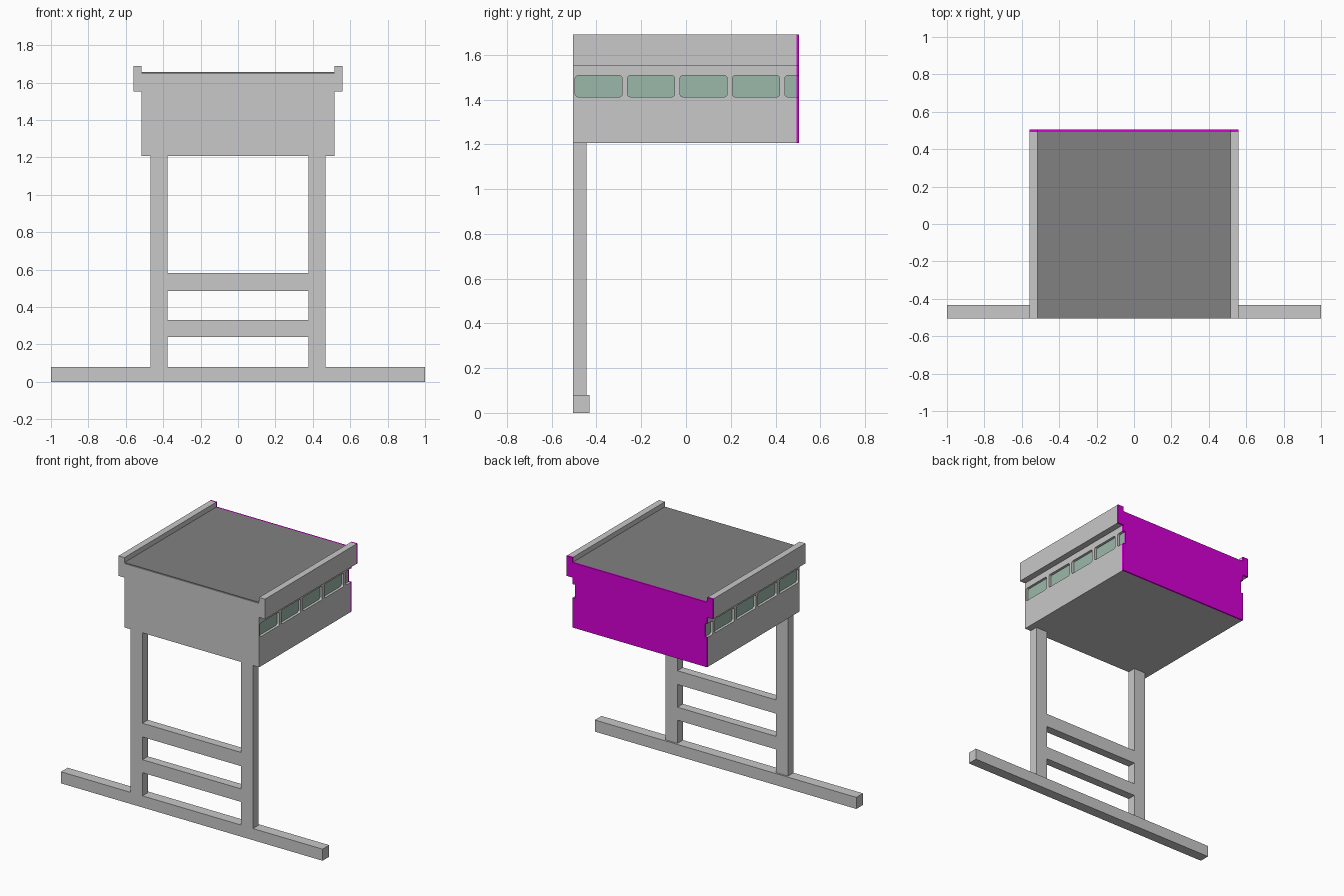
import bpy
import bmesh

if "Cube" in bpy.data.objects:
    bpy.data.objects.remove(bpy.data.objects["Cube"])


def material(name, rgb):
    m = bpy.data.materials.new(name)
    m.use_nodes = True
    m.diffuse_color = (*rgb, 1)
    for n in m.node_tree.nodes:
        if n.type == 'BSDF_PRINCIPLED':
            n.inputs["Base Color"].default_value = (*rgb, 1)
            n.inputs["Roughness"].default_value = 0.8
    return m


GREY = material("light_grey", (0.58, 0.58, 0.58))
DARK = material("roof_grey", (0.22, 0.22, 0.22))
GLASS = material("pale_green_glass", (0.33, 0.48, 0.40))
MAGENTA = material("magenta", (0.68, 0.0, 0.68))


def finish(name, bm, *mats):
    bmesh.ops.recalc_face_normals(bm, faces=bm.faces[:])
    me = bpy.data.meshes.new(name)
    bm.to_mesh(me)
    bm.free()
    ob = bpy.data.objects.new(name, me)
    bpy.context.collection.objects.link(ob)
    for m in mats:
        me.materials.append(m)
    return ob


def add_box(bm, x, y, z):
    """Box from (min, max) pairs; returns its vertices."""
    vs = bmesh.ops.create_cube(bm, size=1)["verts"]
    for v in vs:
        for i, (lo, hi) in enumerate((x, y, z)):
            v.co[i] = lo if v.co[i] < 0 else hi
    return vs


def box(name, x, y, z, *mats):
    bm = bmesh.new()
    add_box(bm, x, y, z)
    return finish(name, bm, *mats)


FRONT, BACK, PANEL = -0.505, 0.505, 0.493
HALF, RAIL, BOTTOM, ROOF, TOP = 0.515, 0.56, 1.207, 1.656, 1.69
LEDGE = 1.552
RECESS = 0.497          # x of the glass

# Cabin, roof and side rails
cabin = box("cabin_body", (-HALF, HALF), (FRONT, PANEL), (BOTTOM, 1.645), GREY, GLASS)
box("roof", (-HALF, HALF), (FRONT, PANEL), (1.645, ROOF), DARK)
for side, s in (("left", 1), ("right", -1)):
    x = sorted((s * HALF, s * RAIL))
    box(side + "_roof_rail", x, (FRONT, PANEL), (LEDGE, TOP), GREY)

# Coloured end panel following the cabin section
half = [(HALF, BOTTOM), (HALF, LEDGE), (RAIL, LEDGE), (RAIL, TOP), (HALF, TOP), (HALF, ROOF)]
outline = half + [(-x, z) for x, z in reversed(half)]
bm = bmesh.new()
face = bm.faces.new([bm.verts.new((x, PANEL, z)) for x, z in outline])
new = bmesh.ops.extrude_face_region(bm, geom=[face])["geom"]
bmesh.ops.translate(bm, vec=(0, BACK - PANEL, 0),
                    verts=[g for g in new if isinstance(g, bmesh.types.BMVert)])
panel = finish("back_panel", bm, MAGENTA)

# Rounded window cutters, five on each side; the last one runs off the back edge
bm = bmesh.new()
for s in (-1, 1):
    for i in range(5):
        y0 = -0.495 + 0.2343 * i
        vs = add_box(bm, sorted((s * RECESS, s * 0.6)), (y0, y0 + 0.21), (1.412, 1.507))
        edges = [e for e in {e for v in vs for e in v.link_edges}
                 if abs(e.verts[0].co.x - e.verts[1].co.x) > 0.01]
        bmesh.ops.bevel(bm, geom=edges, offset=0.012, segments=3, profile=0.5, affect='EDGES')
cutter = finish("window_cutter", bm, GREY)
cutter.hide_render = True

for ob in (cabin, panel):
    mod = ob.modifiers.new("windows", 'BOOLEAN')
    mod.operation = 'DIFFERENCE'
    mod.solver = 'EXACT'
    mod.object = cutter
    bpy.context.view_layer.objects.active = ob
    bpy.ops.object.modifier_apply(modifier=mod.name)
bpy.data.objects.remove(cutter)
for p in panel.data.polygons:
    p.material_index = 0

# Glass is the floor of each recess
for p in cabin.data.polygons:
    on_floor = abs(p.normal.x) > 0.9 and abs(abs(p.center.x) - RECESS) < 0.002
    p.material_index = 1 if on_floor else 0

# Support frame: legs, two crossbars and a long foot
LEG_Y = (FRONT, -0.445)
for side, s in (("left", 1), ("right", -1)):
    box(side + "_leg", sorted((s * 0.377, s * 0.468)), LEG_Y, (0.08, BOTTOM), GREY)
for name, z in (("lower_crossbar", (0.24, 0.33)), ("upper_crossbar", (0.487, 0.582))):
    box(name, (-0.377, 0.377), LEG_Y, z, GREY)
box("foot_beam", (-1, 1), (FRONT, -0.432), (0, 0.08), GREY)
